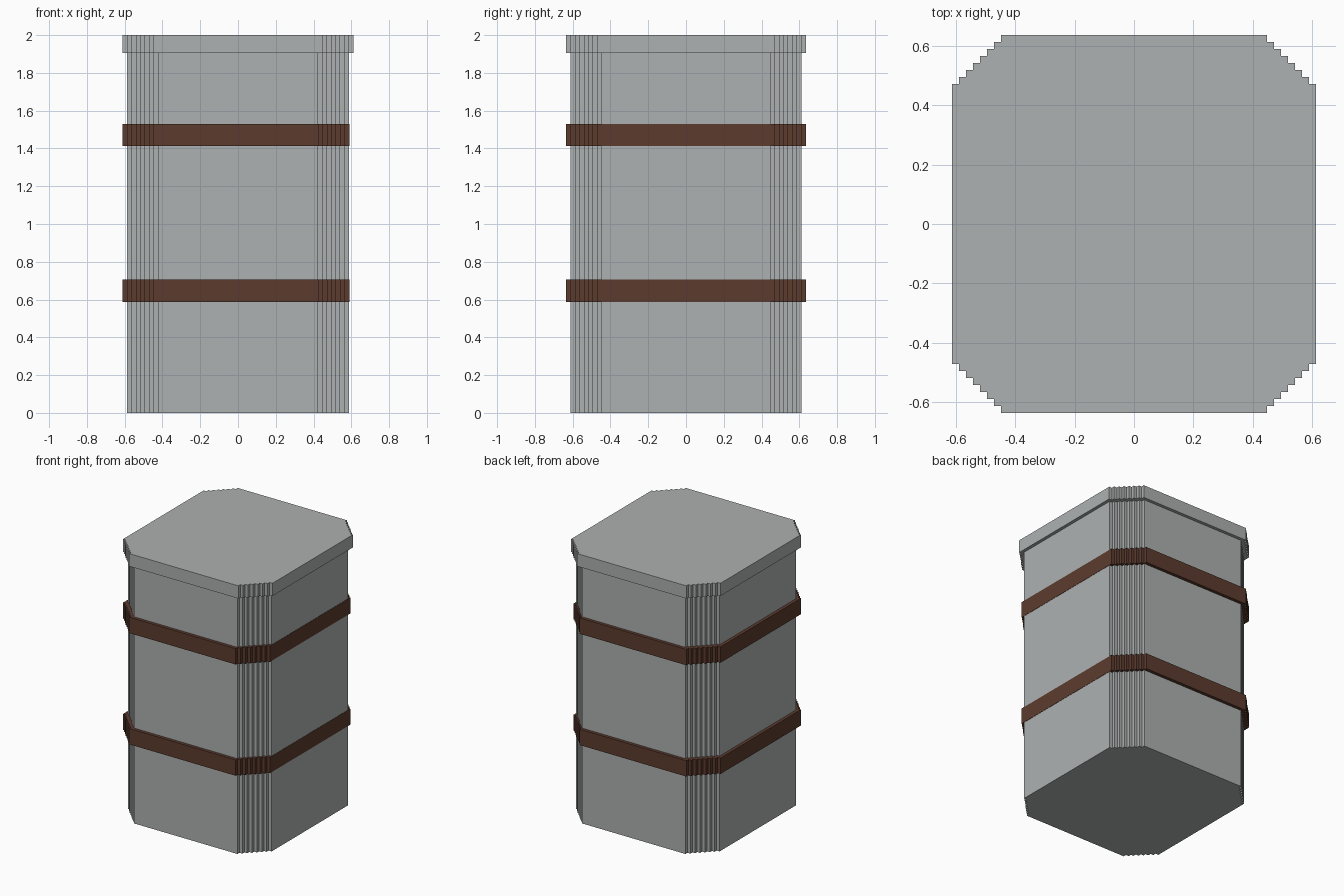
import bpy
import bmesh

if "Cube" in bpy.data.objects:
    bpy.data.objects.remove(bpy.data.objects["Cube"])

U = 2 / 85      # size of one stair step
STEPS = 7       # steps in each notched corner


def srgb(r, g, b):
    def lin(c):
        c /= 255
        return c / 12.92 if c <= 0.04045 else ((c + 0.055) / 1.055) ** 2.4
    return (lin(r), lin(g), lin(b), 1)


def material(name, rgb):
    m = bpy.data.materials.new(name)
    m.diffuse_color = srgb(*rgb)
    m.use_nodes = True
    m.node_tree.nodes["Principled BSDF"].inputs["Base Color"].default_value = m.diffuse_color
    return m


def outline(x0, x1, y):
    """Rectangle with stair-stepped corners, counter-clockwise."""
    cx, hx = (x0 + x1) / 2, (x1 - x0) / 2
    # first-quadrant corner, from the +x side up to the +y side
    q = [(hx, y - STEPS * U)]
    for i in range(1, STEPS + 1):
        q.append((hx - i * U, y - (STEPS - i + 1) * U))
        q.append((hx - i * U, y - (STEPS - i) * U))
    pts = q + [(-a, b) for a, b in reversed(q)]
    pts += [(-a, -b) for a, b in pts]
    return [(cx + a, b) for a, b in pts]


def prism(name, x0, x1, y, z0, z1, mat):
    bm = bmesh.new()
    face = bm.faces.new([bm.verts.new((a, b, z0)) for a, b in outline(x0, x1, y)])
    top = bmesh.ops.extrude_face_region(bm, geom=[face], use_keep_orig=True)["geom"]
    bmesh.ops.translate(bm, vec=(0, 0, z1 - z0),
                        verts=[v for v in top if isinstance(v, bmesh.types.BMVert)])
    bmesh.ops.recalc_face_normals(bm, faces=bm.faces)
    me = bpy.data.meshes.new(name)
    bm.to_mesh(me)
    bm.free()
    me.materials.append(mat)
    ob = bpy.data.objects.new(name, me)
    bpy.context.collection.objects.link(ob)
    return ob


grey = material("stone grey", (174, 177, 177))
brown = material("strap brown", (92, 59, 46))

# column body and overhanging lid
prism("body", -25 * U, 25 * U, 26 * U, 0, 81 * U, grey)
prism("lid", -26 * U, 26 * U, 27 * U, 81 * U, 85 * U, grey)

# straps stand proud on three sides and lie almost flush on +x
for name, z in (("lower_strap", 25), ("upper_strap", 60)):
    prism(name, -26 * U, 25 * U + 0.002, 27 * U, z * U, (z + 5) * U, brown)
